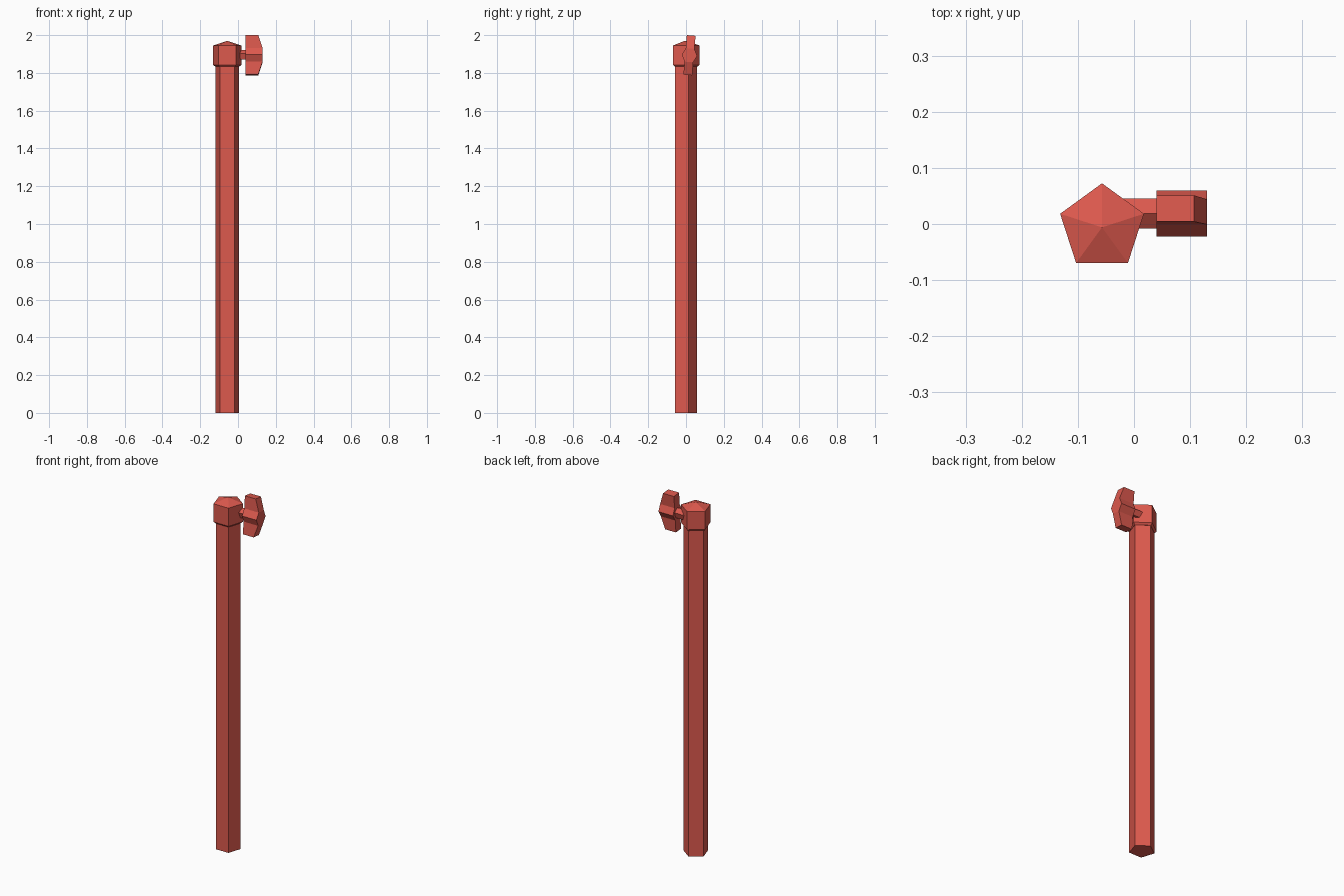
import bpy, bmesh, math
from mathutils import Matrix, Vector

if "Cube" in bpy.data.objects:
    bpy.data.objects.remove(bpy.data.objects["Cube"])

red = bpy.data.materials.new("brick red")
red.diffuse_color = (0.72, 0.10, 0.075, 1)
red.use_nodes = True
red.node_tree.nodes["Principled BSDF"].inputs["Base Color"].default_value = red.diffuse_color


def finish(name, bm):
    bmesh.ops.recalc_face_normals(bm, faces=bm.faces)
    mesh = bpy.data.meshes.new(name)
    bm.to_mesh(mesh)
    bm.free()
    mesh.materials.append(red)
    obj = bpy.data.objects.new(name, mesh)
    bpy.context.collection.objects.link(obj)
    return obj


def pentagon_stack(name, rings, apex=None):
    """Five-sided solid from (radius, height) rings, first corner on +y, optional peak."""
    bm = bmesh.new()
    loops = []
    for r, z in rings:
        angles = [math.pi / 2 + i * math.tau / 5 for i in range(5)]
        loops.append([bm.verts.new((r * math.cos(a), r * math.sin(a), z)) for a in angles])
    bm.faces.new(loops[0])
    for a, b in zip(loops, loops[1:]):
        for i in range(5):
            j = (i + 1) % 5
            bm.faces.new((a[i], a[j], b[j], b[i]))
    if apex is None:
        bm.faces.new(loops[-1])
    else:
        tip = bm.verts.new((0, 0, apex))
        for i in range(5):
            bm.faces.new((loops[-1][i], loops[-1][(i + 1) % 5], tip))
    return finish(name, bm)


# Post and peaked cap share one axis
axis = Vector((-0.057, -0.006, 0))
pentagon_stack("post", [(0.0655, 0), (0.0655, 1.84)]).location = axis
pentagon_stack("cap", [(0.067, 1.833), (0.0785, 1.843), (0.0785, 1.945)], 1.97).location = axis

# Spindle: pentagonal rod along x, corner pointing up
CY, CZ = 0.0185, 1.8935
spindle = pentagon_stack("spindle", [(0.028, -0.04), (0.028, 0.045)])
spindle.matrix_world = Matrix.Translation((0, CY, CZ)) @ Matrix(
    ((0, 0, 1, 0), (1, 0, 0, 0), (0, 1, 0, 0), (0, 0, 0, 1)))

# Handle: six-sided hub with a sloped wing above and below, tilted slightly
half = [(0.041, 0, 0.13), (0.0225, 0.036, 0.13), (0.0235, 0.105, 0.107),
        (-0.0235, 0.105, 0.107), (-0.0225, 0.036, 0.13)]
outline = half + [(-y, -z, x) for y, z, x in half]
tilt = math.radians(5)
bm = bmesh.new()
inner, outer = [], []
for y, z, x in outline:
    ry = CY + y * math.cos(tilt) + z * math.sin(tilt)
    rz = CZ - y * math.sin(tilt) + z * math.cos(tilt)
    inner.append(bm.verts.new((0.04, ry, rz)))
    outer.append(bm.verts.new((x, ry, rz)))
for ring in (inner, outer):
    bm.faces.new([ring[i] for i in (0, 1, 4, 5, 6, 9)])
    bm.faces.new([ring[i] for i in (1, 2, 3, 4)])
    bm.faces.new([ring[i] for i in (6, 7, 8, 9)])
for i in range(10):
    j = (i + 1) % 10
    bm.faces.new((inner[i], inner[j], outer[j], outer[i]))
finish("handle", bm)
